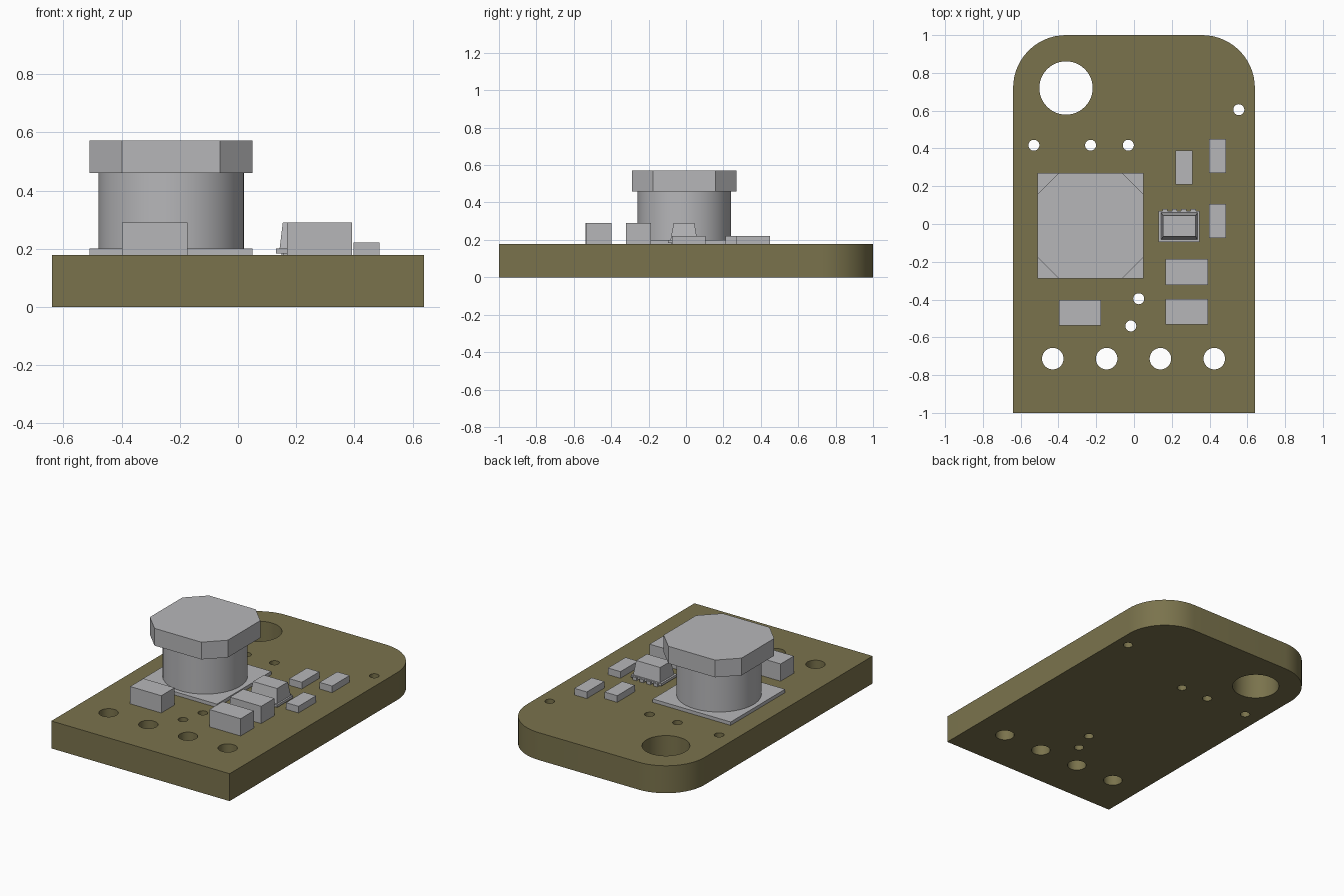
import bpy, bmesh
from math import sin, cos, pi, radians

cube = bpy.data.objects.get("Cube")
if cube:
    bpy.data.objects.remove(cube, do_unlink=True)

TOP = 0.178  # upper face of the board


def material(name, rgb):
    m = bpy.data.materials.new(name)
    m.use_nodes = True
    m.diffuse_color = (*rgb, 1)
    m.node_tree.nodes["Principled BSDF"].inputs["Base Color"].default_value = (*rgb, 1)
    return m


OLIVE = material("olive board", (0.195, 0.171, 0.073))
GREY = material("component grey", (0.47, 0.47, 0.485))


def arc(cx, cy, r, start=0, end=360, n=48):
    closed = end - start == 360
    steps = n if closed else n - 1
    return [(cx + r * cos(radians(start + (end - start) * i / steps)),
             cy + r * sin(radians(start + (end - start) * i / steps))) for i in range(n)]


def rect(x0, x1, y0, y1, cut=0):
    if not cut:
        return [(x0, y0), (x1, y0), (x1, y1), (x0, y1)]
    return [(x0 + cut, y0), (x1 - cut, y0), (x1, y0 + cut), (x1, y1 - cut),
            (x1 - cut, y1), (x0 + cut, y1), (x0, y1 - cut), (x0, y0 + cut)]


def prism(name, outline, z0, z1, top=None, smooth=False):
    """Solid between a lower outline and an upper one (the same by default)."""
    bm = bmesh.new()
    low = [bm.verts.new((x, y, z0)) for x, y in outline]
    high = [bm.verts.new((x, y, z1)) for x, y in top or outline]
    bm.faces.new(low[::-1])
    bm.faces.new(high)
    for i in range(len(low)):
        j = (i + 1) % len(low)
        bm.faces.new((low[i], low[j], high[j], high[i]))
    me = bpy.data.meshes.new(name)
    bm.to_mesh(me)
    bm.free()
    me.materials.append(GREY)
    ob = bpy.data.objects.new(name, me)
    bpy.context.collection.objects.link(ob)
    if smooth:
        smooth_sharp(ob)
    return ob


def smooth_sharp(ob):
    bpy.ops.object.select_all(action='DESELECT')
    ob.select_set(True)
    bpy.context.view_layer.objects.active = ob
    bpy.ops.object.shade_smooth_by_angle(angle=radians(30))


# Board: filled outline with round back corners and drilled holes
W, R = 0.64, 0.28
outline = ([(-W, -1), (W, -1)] + arc(W - R, 1 - R, R, 0, 90, 16)
           + arc(R - W, 1 - R, R, 90, 180, 16))
holes = [(-0.36, 0.72, 0.141), (0.555, 0.605, 0.029)]
holes += [(x, 0.417, 0.029) for x in (-0.53, -0.23, -0.03)]
holes += [(0.025, -0.396, 0.029), (-0.017, -0.54, 0.029)]
holes += [(-0.43 + 0.285 * i, -0.713, 0.057) for i in range(4)]

curve = bpy.data.curves.new("board", 'CURVE')
curve.dimensions = '2D'
curve.fill_mode = 'BOTH'
curve.extrude = TOP / 2
for loop in [outline] + [arc(*h) for h in holes]:
    sp = curve.splines.new('POLY')
    sp.points.add(len(loop) - 1)
    for p, (x, y) in zip(sp.points, loop):
        p.co = (x, y, 0, 1)
    sp.use_cyclic_u = True
board = bpy.data.objects.new("board", curve)
bpy.context.collection.objects.link(board)
bpy.ops.object.select_all(action='DESELECT')
board.select_set(True)
bpy.context.view_layer.objects.active = board
bpy.ops.object.convert(target='MESH')
board = bpy.context.view_layer.objects.active
bm = bmesh.new()
bm.from_mesh(board.data)
bmesh.ops.remove_doubles(bm, verts=bm.verts, dist=0.0002)
bmesh.ops.translate(bm, verts=bm.verts, vec=(0, 0, TOP / 2))
bmesh.ops.recalc_face_normals(bm, faces=bm.faces)
bm.to_mesh(board.data)
bm.free()
board.data.materials.clear()
board.data.materials.append(OLIVE)
smooth_sharp(board)

# Large coil: square foot, round core, chamfered cap
prism("coil_base", rect(-0.51, 0.05, -0.288, 0.27), TOP, 0.2)
prism("coil_core", arc(-0.23, -0.009, 0.25, n=64), 0.2, 0.46, smooth=True)
prism("coil_cap", rect(-0.51, 0.05, -0.288, 0.27, cut=0.112), 0.46, 0.572)

# Tall block components
for i, (x, y) in enumerate([(-0.286, -0.47), (0.28, -0.465), (0.28, -0.254)]):
    prism(f"tall_block_{i + 1}", rect(x - 0.112, x + 0.112, y - 0.068, y + 0.068), TOP, 0.29)

# Low block components
for i, (x, y) in enumerate([(0.442, 0.015), (0.442, 0.36), (0.266, 0.3)]):
    prism(f"low_block_{i + 1}", rect(x - 0.045, x + 0.045, y - 0.09, y + 0.09), TOP, 0.221)

# Small chip: tapered body on a thin flange with short pins
prism("chip_body", rect(0.143, 0.337, -0.083, 0.06), 0.2, 0.29,
      top=rect(0.154, 0.326, -0.066, 0.045))
prism("chip_flange", rect(0.13, 0.348, -0.095, 0.068), 0.184, 0.2)
prism("chip_pad", rect(0.155, 0.325, -0.08, 0.055), TOP, 0.184)
for i in range(4):
    x = 0.164 + 0.05 * i
    prism(f"chip_pin_{i + 1}", rect(x - 0.014, x + 0.014, 0.05, 0.08), TOP, 0.198)
